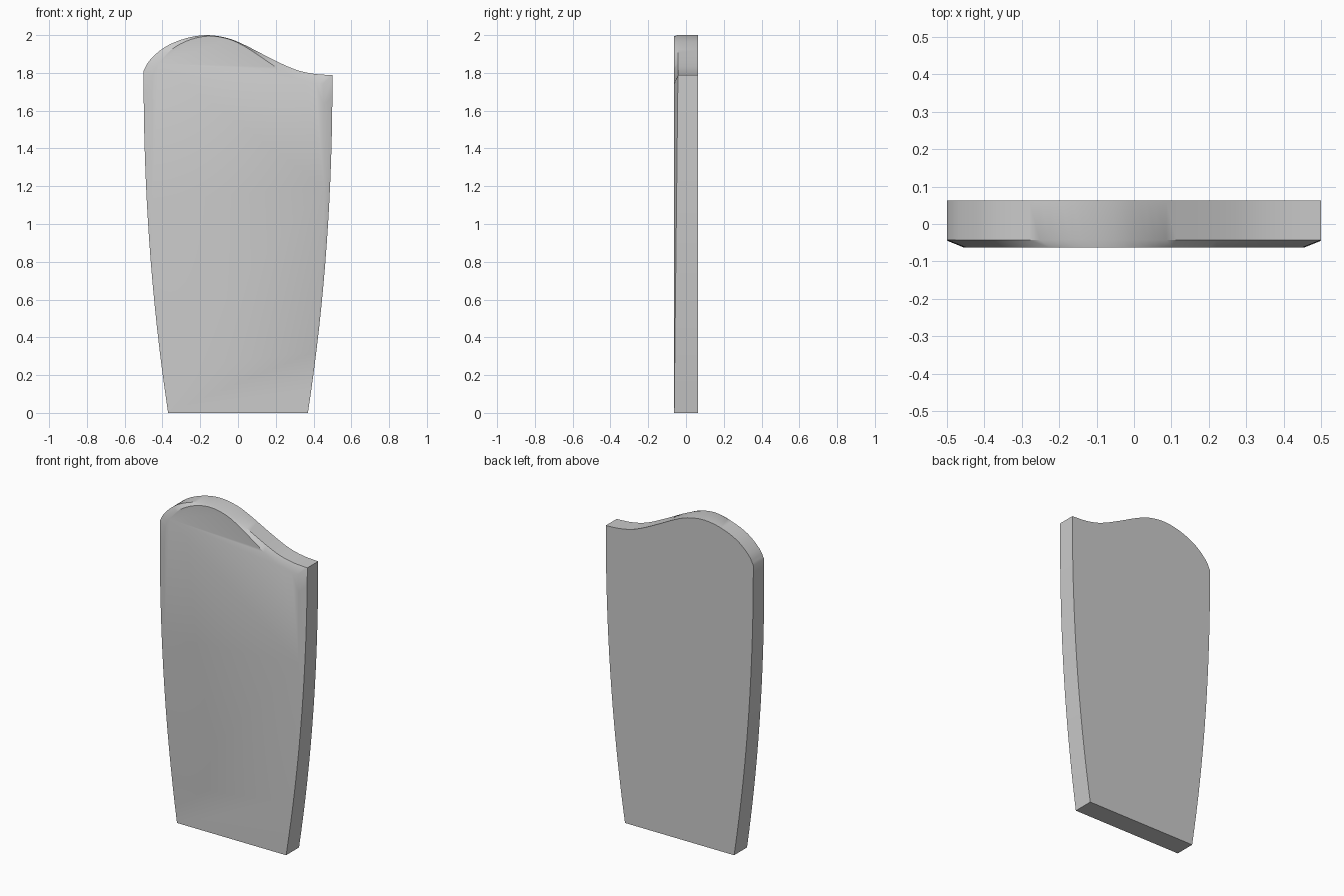
import bpy, bmesh, math

if "Cube" in bpy.data.objects:
    bpy.data.objects.remove(bpy.data.objects["Cube"])

T = 0.0625  # half thickness

# Wavy top edge, left to right: x, z, and how far the bevel drops the front edge
TOP = [(-0.5, 1.81, .02), (-.467, 1.867, .017), (-.388, 1.936, .01), (-.28, 1.982, .006),
       (-.166, 2.0, .005), (-.055, 1.984, .005), (.035, 1.948, .006), (.14, 1.894, .013),
       (.245, 1.842, .025), (.325, 1.811, .034), (.41, 1.794, .041), (.5, 1.788, .045)]


def smooth(pts, n):
    """Catmull-Rom curve through pts, n steps per span."""
    ext = [tuple(2 * a - b for a, b in zip(pts[0], pts[1]))] + pts
    ext.append(tuple(2 * a - b for a, b in zip(pts[-1], pts[-2])))
    out = []
    for i in range(1, len(ext) - 2):
        for k in range(n):
            t = k / n
            out.append(tuple(
                .5 * (2 * b + (c - a) * t + (2 * a - 5 * b + 4 * c - d) * t * t
                      + (3 * b - a - 3 * c + d) * t ** 3)
                for a, b, c, d in zip(*ext[i - 1:i + 3])))
    return out + [pts[-1]]


def side(sign, ztop, drop, n=16):
    """Bowed side from the foot up to just below the top corner."""
    return [(sign * (.5 - .13 * (1 - k / n) ** 2.1), ztop * k / n, drop * k / n)
            for k in range(n)]


# Outline: up the left side, along the top, down the right side
outline = side(-1, TOP[0][1], TOP[0][2]) + smooth(TOP, 4) + side(1, TOP[-1][1], TOP[-1][2])[::-1]

# Back, bevel-start and front loops; the bevel fades out to nothing at the foot
bm = bmesh.new()
back, mid, front = [], [], []
for x, z, drop in outline:
    f = min(z / 1.8, 1)
    back.append(bm.verts.new((x, T, z)))
    mid.append(bm.verts.new((x, -T + .02 * f, z)))
    front.append(bm.verts.new((x * (1 - .1 * f), -T, z - drop)))
n = len(outline)
for a, b in ((back, mid), (mid, front)):
    for i in range(n):
        j = (i + 1) % n
        bm.faces.new((a[i], a[j], b[j], b[i]))
bm.faces.new(back)
bm.faces.new(front[::-1])
bmesh.ops.remove_doubles(bm, verts=bm.verts, dist=1e-5)
bmesh.ops.recalc_face_normals(bm, faces=bm.faces)

mesh = bpy.data.meshes.new("headstone_slab")
bm.to_mesh(mesh)
bm.free()
slab = bpy.data.objects.new("headstone_slab", mesh)
bpy.context.collection.objects.link(slab)
bpy.context.view_layer.objects.active = slab
slab.select_set(True)
bpy.ops.object.shade_smooth_by_angle(angle=math.radians(30))
